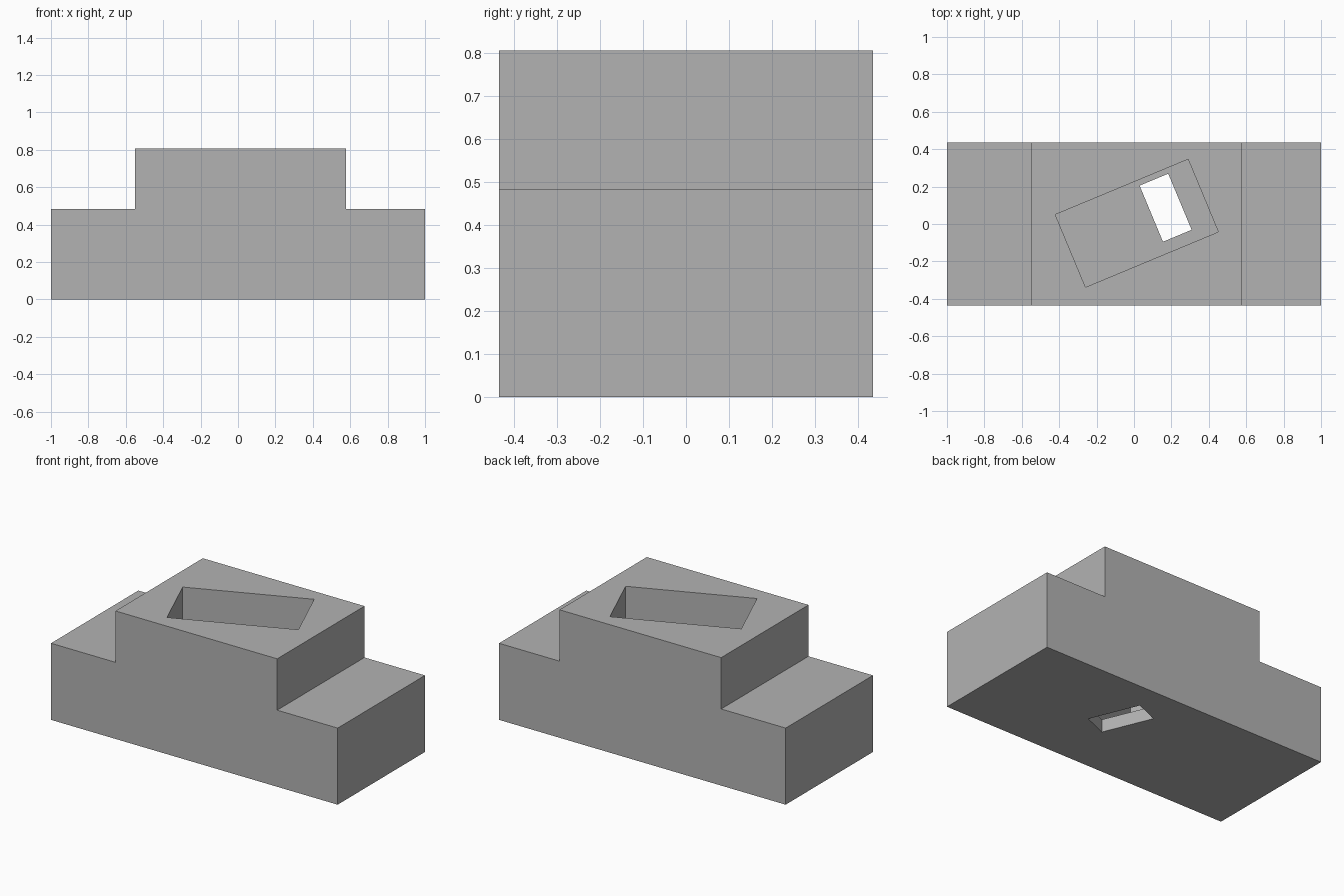
import bpy
import bmesh
from math import radians
from mathutils import Matrix

default = bpy.data.objects.get("Cube")
if default:
    bpy.data.objects.remove(default)

HALF_DEPTH = 0.435
LEDGE, TOP = 0.483, 0.807
FLOOR = 0.08
TURN = radians(22.6)


def grey_material():
    mat = bpy.data.materials.new("plain_grey")
    mat.use_nodes = True
    colour = (0.45, 0.45, 0.45, 1)
    mat.diffuse_color = colour
    mat.node_tree.nodes["Principled BSDF"].inputs["Base Color"].default_value = colour
    return mat


GREY = grey_material()


def make_object(name, bm):
    bmesh.ops.recalc_face_normals(bm, faces=bm.faces)
    mesh = bpy.data.meshes.new(name)
    bm.to_mesh(mesh)
    bm.free()
    mesh.materials.append(GREY)
    obj = bpy.data.objects.new(name, mesh)
    bpy.context.collection.objects.link(obj)
    return obj


def cut_box(target, name, centre, size, z_low, z_high):
    """Cut a turned rectangular opening between two heights."""
    bm = bmesh.new()
    bmesh.ops.create_cube(bm, size=1)
    place = Matrix.Translation((*centre, (z_low + z_high) / 2))
    scale = Matrix.Diagonal((*size, z_high - z_low, 1))
    bm.transform(place @ Matrix.Rotation(TURN, 4, "Z") @ scale)
    cutter = make_object(name, bm)
    cutter.hide_render = True
    mod = target.modifiers.new(name, "BOOLEAN")
    mod.operation = "DIFFERENCE"
    mod.solver = "EXACT"
    mod.object = cutter
    bpy.context.view_layer.objects.active = target
    bpy.ops.object.modifier_apply(modifier=mod.name)
    bpy.data.objects.remove(cutter)


# Stepped body: side profile extruded front to back
profile = [(-1, 0), (1, 0), (1, LEDGE), (0.578, LEDGE), (0.578, TOP),
           (-0.55, TOP), (-0.55, LEDGE), (-1, LEDGE)]
bm = bmesh.new()
front = bm.faces.new([bm.verts.new((x, -HALF_DEPTH, z)) for x, z in profile])
extruded = bmesh.ops.extrude_face_region(bm, geom=[front])["geom"]
back = [v for v in extruded if isinstance(v, bmesh.types.BMVert)]
bmesh.ops.translate(bm, verts=back, vec=(0, 2 * HALF_DEPTH, 0))
body = make_object("stepped_block", bm)

# Deep turned pocket, then the slot through its floor
cut_box(body, "pocket_cutter", (0.015, 0.004), (0.769, 0.42), FLOOR, 1)
cut_box(body, "slot_cutter", (0.169, 0.087), (0.166, 0.325), -0.2, 0.3)
